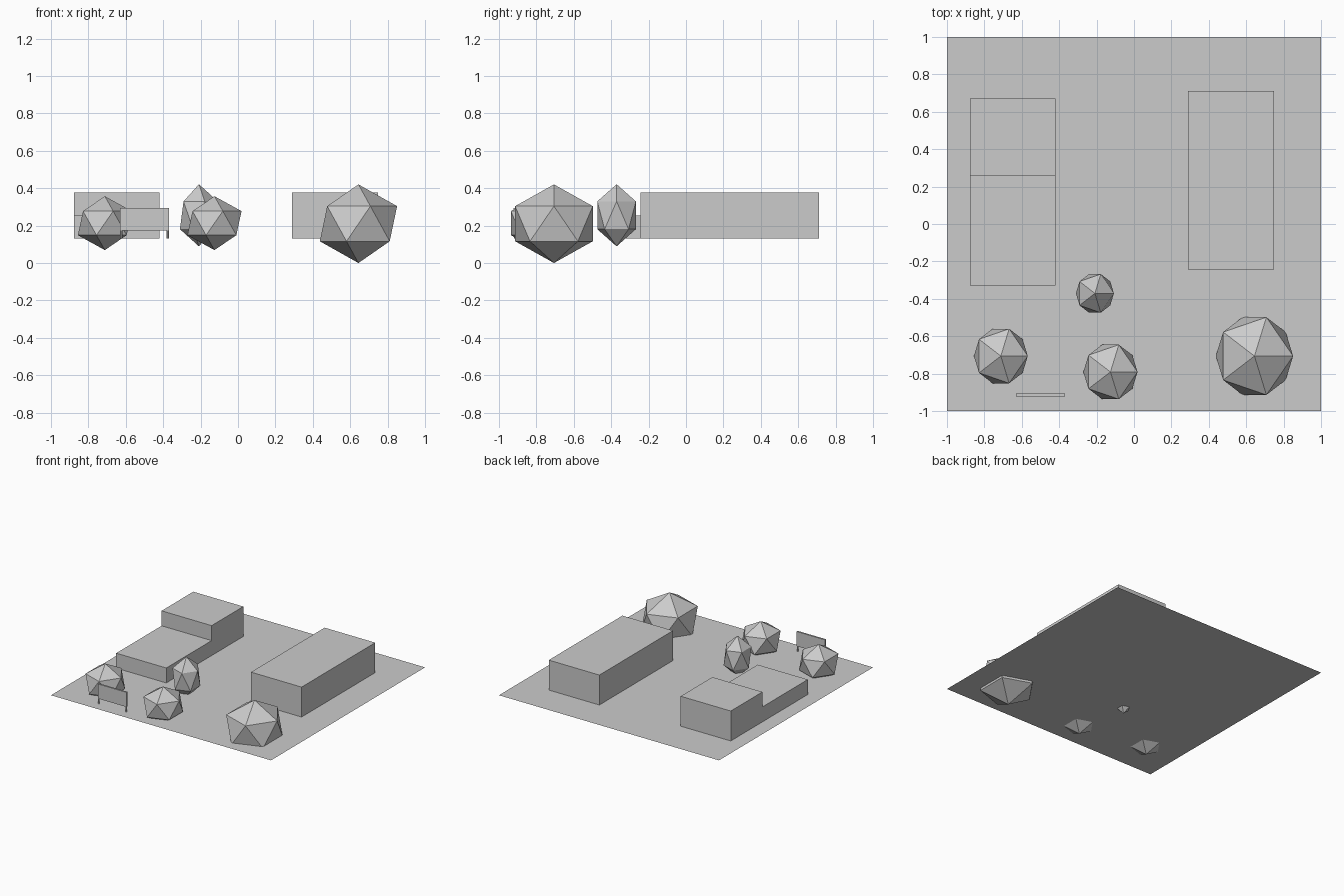
import bpy, bmesh
from mathutils import Matrix

if "Cube" in bpy.data.objects:
    bpy.data.objects.remove(bpy.data.objects["Cube"])

GROUND_Z = 0.132


def finish(name, bm):
    bmesh.ops.recalc_face_normals(bm, faces=bm.faces)
    mesh = bpy.data.meshes.new(name)
    bm.to_mesh(mesh)
    bm.free()
    obj = bpy.data.objects.new(name, mesh)
    bpy.context.collection.objects.link(obj)
    return obj


def extrude_profile(name, profile_yz, x0, x1):
    """Side profile in y/z, extruded along x."""
    bm = bmesh.new()
    face = bm.faces.new([bm.verts.new((x0, y, z)) for y, z in profile_yz])
    new = bmesh.ops.extrude_face_region(bm, geom=[face])["geom"]
    verts = [v for v in new if isinstance(v, bmesh.types.BMVert)]
    bmesh.ops.translate(bm, vec=(x1 - x0, 0, 0), verts=verts)
    # the starting face is kept as the end cap
    return finish(name, bm)


def box_profile(y0, y1, z0, z1):
    return [(y0, z0), (y1, z0), (y1, z1), (y0, z1)]


def bush(name, centre, radii):
    bpy.ops.mesh.primitive_ico_sphere_add(subdivisions=1, radius=1, location=centre)
    obj = bpy.context.object
    obj.name = name
    obj.scale = radii


# flat ground sheet
bpy.ops.mesh.primitive_plane_add(size=2, location=(0, 0, GROUND_Z))
bpy.context.object.name = "ground"

# stepped building on the left, low in front and tall behind
extrude_profile("stepped_building",
                [(-0.33, GROUND_Z), (0.67, GROUND_Z), (0.67, 0.378),
                 (0.259, 0.378), (0.259, 0.255), (-0.33, 0.255)],
                -0.876, -0.421)

# long building on the right
extrude_profile("long_building", box_profile(-0.244, 0.712, GROUND_Z, 0.378), 0.289, 0.749)

# sign board on two thin posts
extrude_profile("sign_board", box_profile(-0.921, -0.907, 0.174, 0.294), -0.63, -0.37)
for side, x in (("left", -0.624), ("right", -0.376)):
    bm = bmesh.new()
    bmesh.ops.create_cone(bm, cap_ends=True, segments=8, radius1=0.006, radius2=0.006,
                          depth=0.174 - GROUND_Z,
                          matrix=Matrix.Translation((x, -0.914, (0.174 + GROUND_Z) / 2)))
    finish(f"sign_post_{side}", bm)

# low-poly bushes, partly sunk into the ground
bush("bush_large", (0.644, -0.706, 0.21), (0.231, 0.244, 0.21))
bush("bush_left", (-0.712, -0.706, 0.213), (0.161, 0.171, 0.144))
bush("bush_middle", (-0.126, -0.791, 0.213), (0.162, 0.171, 0.144))
bush("bush_small", (-0.209, -0.371, 0.255), (0.1135, 0.1215, 0.166))
